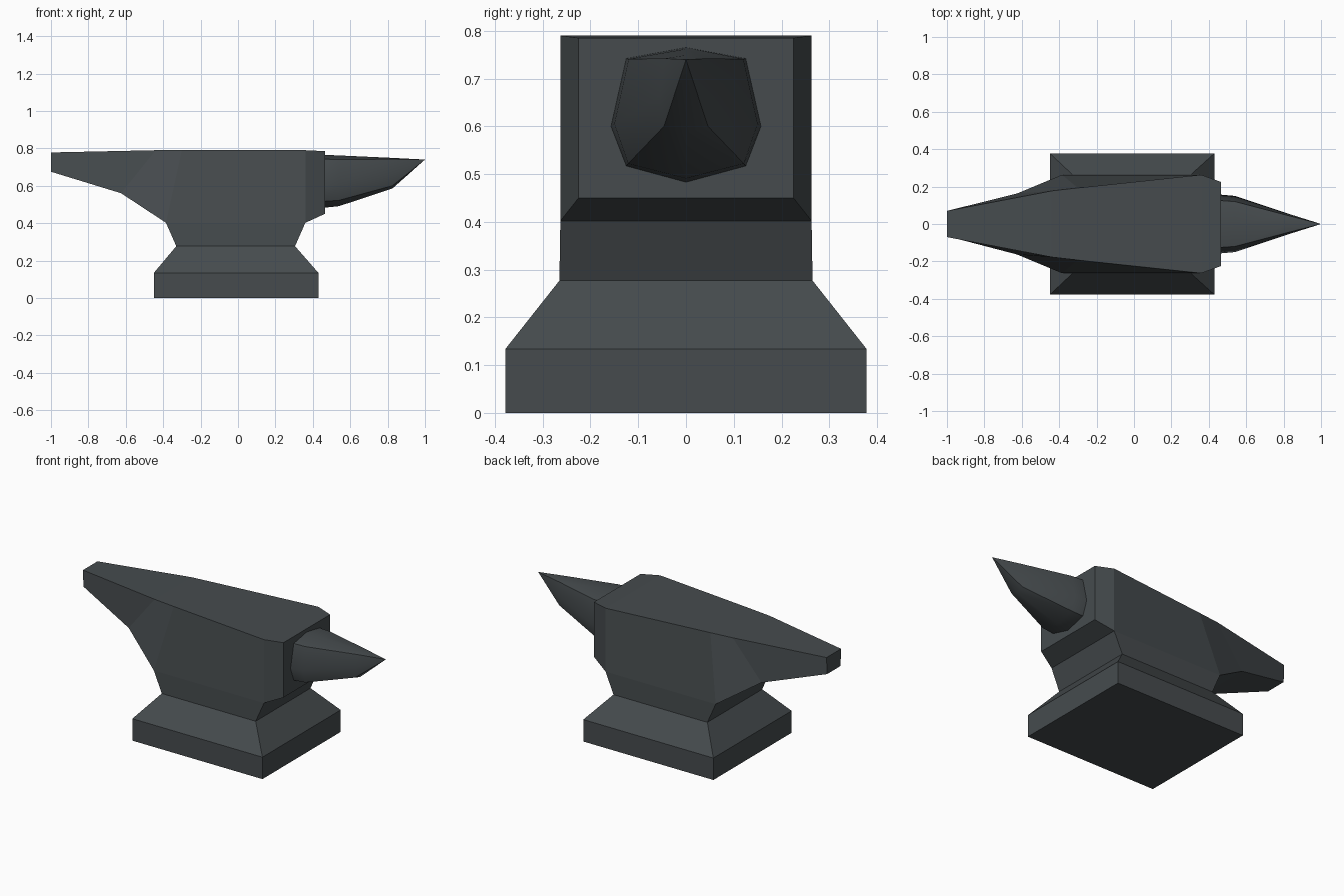
import bpy, bmesh

if "Cube" in bpy.data.objects:
    bpy.data.objects.remove(bpy.data.objects["Cube"])

iron = bpy.data.materials.new("dark iron")
iron.diffuse_color = (0.061, 0.071, 0.076, 1)
iron.use_nodes = True
iron.node_tree.nodes["Principled BSDF"].inputs["Base Color"].default_value = iron.diffuse_color


def loft(name, rings, tip=None, smooth=False):
    """Skin a list of equal-length closed rings and cap the ends."""
    bm = bmesh.new()
    loops = [[bm.verts.new(p) for p in r] for r in rings]
    n = len(loops[0])
    for a, b in zip(loops, loops[1:]):
        for i in range(n):
            j = (i + 1) % n
            bm.faces.new((a[i], a[j], b[j], b[i]))
    bm.faces.new(loops[0])
    if tip:
        t = bm.verts.new(tip)
        for i in range(n):
            bm.faces.new((loops[-1][i], loops[-1][(i + 1) % n], t))
    else:
        bm.faces.new(loops[-1])
    bmesh.ops.recalc_face_normals(bm, faces=bm.faces)
    me = bpy.data.meshes.new(name)
    bm.to_mesh(me)
    bm.free()
    me.materials.append(iron)
    ob = bpy.data.objects.new(name, me)
    bpy.context.collection.objects.link(ob)
    if smooth:
        bpy.context.view_layer.objects.active = ob
        ob.select_set(True)
        bpy.ops.object.shade_smooth_by_angle(angle=0.6)
        ob.select_set(False)
    return ob


# Foot and waist: stacked rectangles (z, x min, x max, half width)
levels = [(0, -0.45, 0.43, 0.378), (0.134, -0.45, 0.43, 0.378),
          (0.277, -0.33, 0.305, 0.265), (0.402, -0.385, 0.36, 0.263)]
loft("foot_and_waist", [[(x0, -w, z), (x1, -w, z), (x1, w, z), (x0, w, z)]
                        for z, x0, x1, w in levels])

# Body and heel: sections along x (top x, z, half width; bottom x, z, half width)
sections = [(-1.0, 0.778, 0.07, -1.0, 0.675, 0.065),
            (-0.44, 0.79, 0.177, -0.625, 0.56, 0.163),
            (-0.30, 0.79, 0.193, -0.385, 0.402, 0.263),
            (0.36, 0.79, 0.263, 0.36, 0.402, 0.263),
            (0.465, 0.785, 0.225, 0.465, 0.45, 0.225)]
loft("body_and_heel", [[(xt, -wt, zt), (xt, wt, zt), (xb, wb, zb), (xb, -wb, zb)]
                       for xt, zt, wt, xb, zb, wb in sections])


# Horn: eight-sided sections, mirrored across y, closing to a point
def horn_ring(x, half):
    right = [(x, y, z) for y, z in half]
    return right + [(x, -y, z) for y, z in half[-2:0:-1]]


base = [(0, 0.765), (0.125, 0.742), (0.157, 0.60), (0.125, 0.517), (0, 0.483)]
neck = [(0, 0.762), (0.120, 0.741), (0.150, 0.605), (0.121, 0.522), (0, 0.491)]
nose = [(0, 0.749), (0.045, 0.742), (0.055, 0.66), (0.046, 0.60), (0, 0.585)]
loft("horn", [horn_ring(0.44, base), horn_ring(0.465, base),
              horn_ring(0.54, neck), horn_ring(0.825, nose)],
     tip=(1.0, 0, 0.74), smooth=True)
